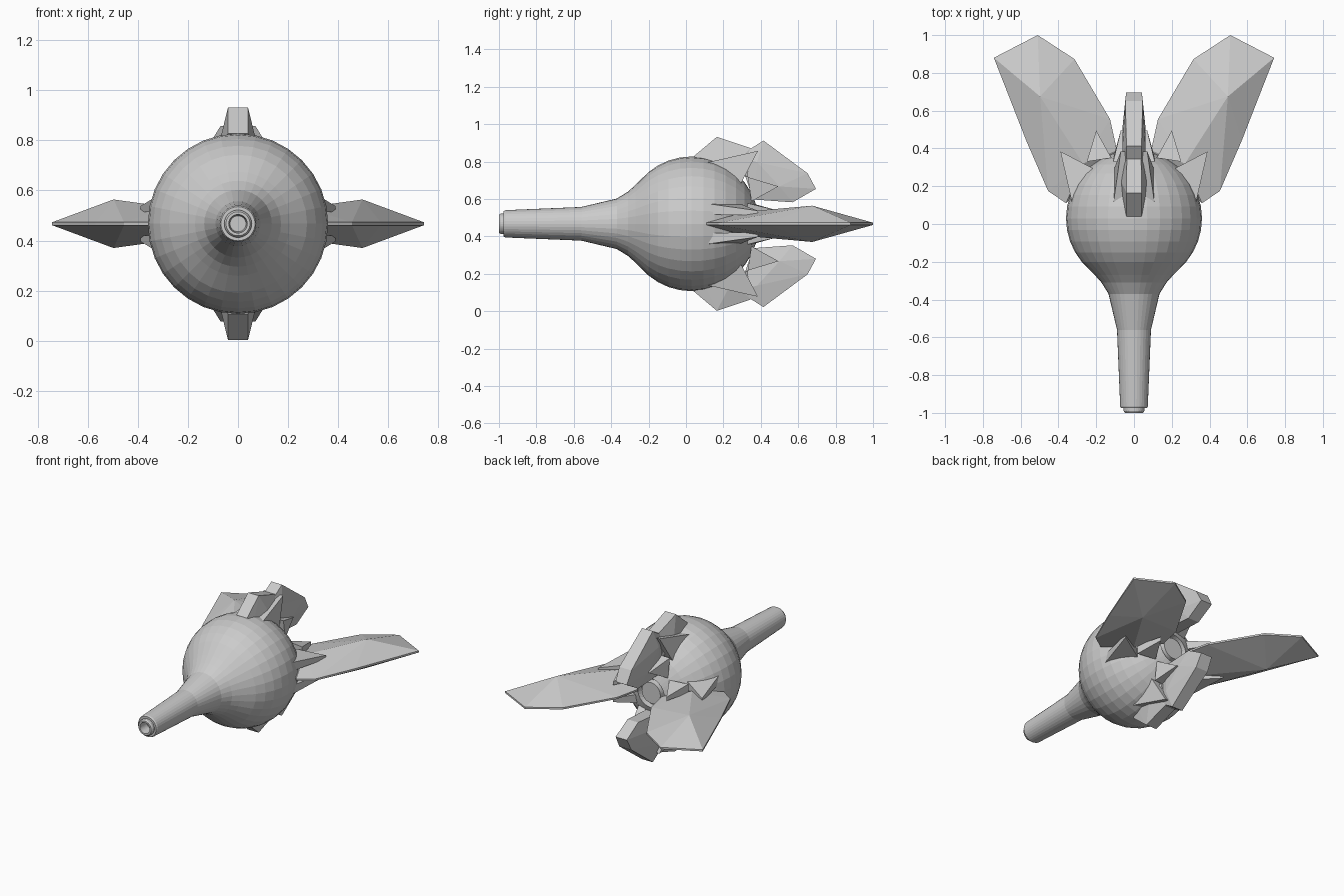
import bpy, bmesh
from math import sin, cos, pi, radians

if "Cube" in bpy.data.objects:
    bpy.data.objects.remove(bpy.data.objects["Cube"])

Z = 0.467      # height of the body axis
SIDES = 32


def finish(bm, name):
    bmesh.ops.recalc_face_normals(bm, faces=bm.faces[:])
    me = bpy.data.meshes.new(name)
    bm.to_mesh(me)
    bm.free()
    ob = bpy.data.objects.new(name, me)
    bpy.context.collection.objects.link(ob)
    return ob


def lathe(name, profile):
    """Revolve (y, radius) points around the long axis."""
    bm = bmesh.new()
    verts = [bm.verts.new((r, y, Z)) for y, r in profile]
    edges = [bm.edges.new(p) for p in zip(verts, verts[1:])]
    bmesh.ops.spin(bm, geom=verts + edges, cent=(0, 0, Z), axis=(0, 1, 0),
                   angle=2 * pi, steps=SIDES, use_merge=True)
    bmesh.ops.remove_doubles(bm, verts=bm.verts[:], dist=1e-5)
    return finish(bm, name)


def hull(name, points, angle):
    """Faceted solid around (radius, y, offset) points, turned about the body axis."""
    bm = bmesh.new()
    a = radians(angle)
    for r, y, t in points:
        bm.verts.new((r * cos(a) - t * sin(a), y, Z + r * sin(a) + t * cos(a)))
    res = bmesh.ops.convex_hull(bm, input=bm.verts[:])
    junk = [v for v in set(res["geom_interior"] + res["geom_unused"])
            if isinstance(v, bmesh.types.BMVert)]
    bmesh.ops.delete(bm, geom=junk, context='VERTS')
    bmesh.ops.dissolve_limit(bm, angle_limit=radians(1), verts=bm.verts[:], edges=bm.edges[:])
    return finish(bm, name)


def both(points):
    return [(r, y, s * t) for r, y, t in points for s in (1, -1)]


# Bulb body with tapering neck, hollow tip and rear plug
ball = [(0.03 + 0.36 * cos(radians(d)), 0.36 * sin(radians(d)))
        for d in (16, 27, 38, 49, 60, 70, 80, 90, 100, 110, 120, 130)]
neck = [(-0.27, 0.208), (-0.31, 0.172), (-0.37, 0.135), (-0.56, 0.09),
        (-0.965, 0.073), (-0.975, 0.068), (-0.975, 0.055), (-0.99, 0.055),
        (-1.0, 0.048), (-1.0, 0.037), (-0.93, 0.032), (-0.93, 0)]
plug = [(0.375, 0), (0.375, 0.07), (0.34, 0.075), (0.34, 0.095)]
lathe("body", plug + ball + neck)

# Large side wings: thin rim with a raised ridge
wing = both([(0.36, 0.11, .006), (0.455, 0.175, .006), (0.57, 0.44, .006),
             (0.742, 0.88, .006), (0.51, 1.0, .006), (0.315, 0.873, .006),
             (0.127, 0.555, .006), (0.09, 0.39, .006),
             (0.497, 0.675, .097), (0.27, 0.32, .065)])
for side, ang in (("right", 0), ("left", 180)):
    hull(side + "_wing", wing, ang)

# Short upper and lower fins: front block and rear petal
fin_front = both([(0.36, 0.04, .04), (0.465, 0.165, .04), (0.405, 0.345, .038),
                  (0.33, 0.1, .055), (0.3, 0.25, .08), (0.25, 0.33, .06)])
fin_rear = both([(0.445, 0.414, .04), (0.27, 0.65, .046), (0.187, 0.695, .042),
                 (0.115, 0.57, .04), (0.13, 0.36, .045), (0.36, 0.28, .04),
                 (0.2, 0.5, .062), (0.33, 0.38, .062)])
for side, ang in (("upper", 90), ("lower", 270)):
    hull(side + "_fin_front", fin_front, ang)
    hull(side + "_fin_rear", fin_rear, ang)

# Pointed clamps on both sides of each wing and fin root
clamp_outer = [(0.39, 0.385), (0.325, 0.1), (0.19, 0.28)]
clamp_inner = [(0.2, 0.495), (0.12, 0.35), (0.25, 0.33)]
for ang in (0, 90, 180, 270):
    for s in (1, -1):
        for label, tri in (("outer", clamp_outer), ("inner", clamp_inner)):
            pts = [(r, y, s * t) for i, (r, y) in enumerate(tri)
                   for t in ((.045, .07) if i == 0 else (.05, .11))]
            hull("clamp_" + label, pts, ang)
